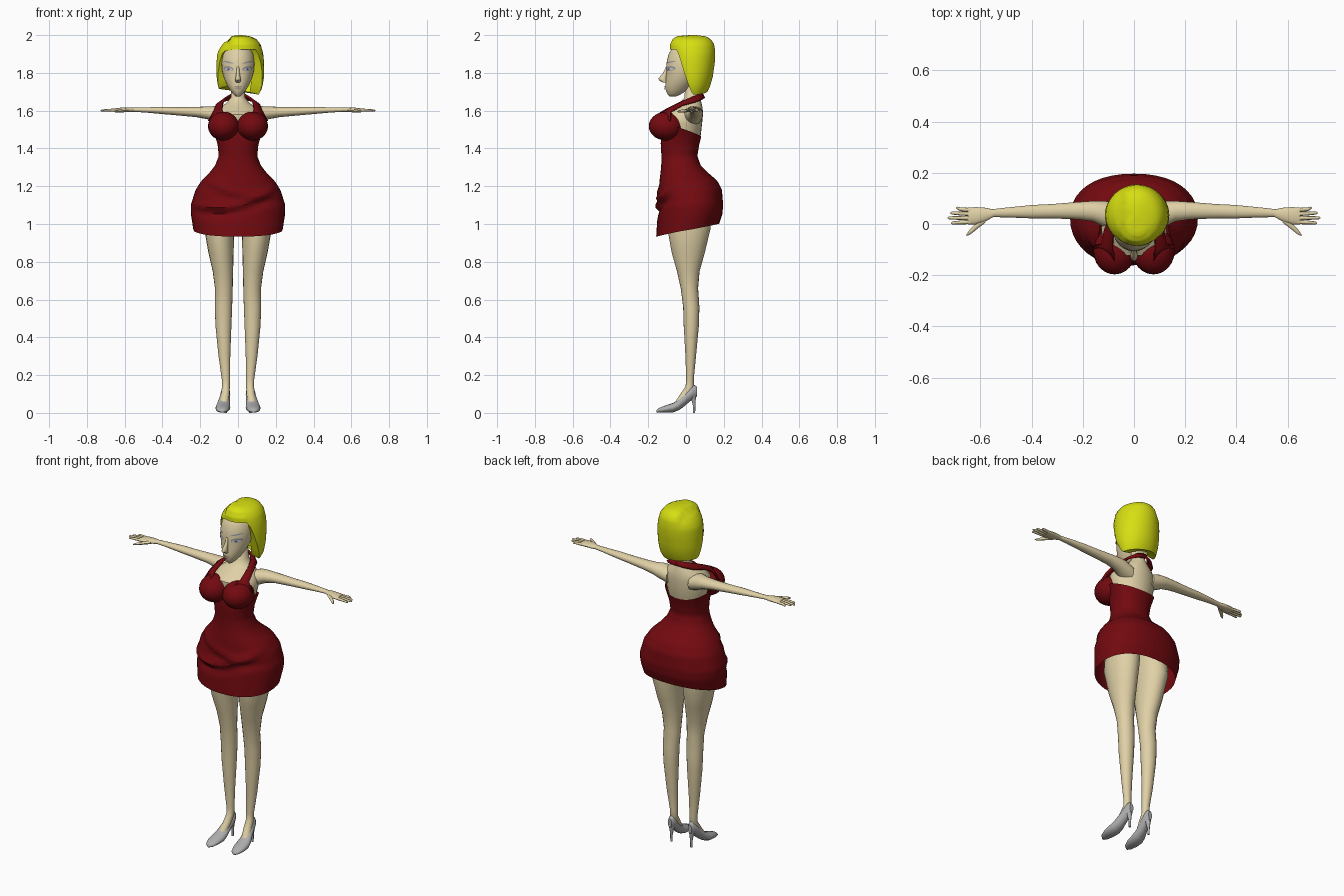
import bpy, bmesh, math
from math import sin, cos, pi, exp, sqrt


def material(name, rgb):
    m = bpy.data.materials.new(name)
    m.diffuse_color = (*rgb, 1)
    return m


SKIN = material("skin", (0.74, 0.63, 0.38))
RED = material("dark_red", (0.17, 0.003, 0.005))
YELLOW = material("yellow", (0.68, 0.74, 0.006))
GREY = material("shoe_grey", (0.42, 0.42, 0.43))
LID = material("eyelid_grey", (0.30, 0.30, 0.34))
WHITE = material("eye_white", (0.62, 0.62, 0.64))
DARK = material("dark_grey", (0.10, 0.10, 0.11))
LIP = material("lip", (0.42, 0.32, 0.24))


def loft(name, rings, mat, caps=(True, True), closed=True):
    """Skin a list of equal-length point rings."""
    bm = bmesh.new()
    rows = [[bm.verts.new(p) for p in r] for r in rings]
    n = len(rows[0])
    for a, b in zip(rows, rows[1:]):
        for i in range(n if closed else n - 1):
            j = (i + 1) % n
            bm.faces.new((a[i], a[j], b[j], b[i]))
    for row, cap in zip((rows[0], rows[-1]), caps):
        if cap:
            bm.faces.new(row)
    bmesh.ops.recalc_face_normals(bm, faces=bm.faces)
    me = bpy.data.meshes.new(name)
    bm.to_mesh(me)
    bm.free()
    me.materials.append(mat)
    ob = bpy.data.objects.new(name, me)
    bpy.context.collection.objects.link(ob)
    return ob


def interp(table, z):
    """Profile row (half width, front y, back y) at height z."""
    rows = sorted(table)
    z = min(max(z, rows[0][0]), rows[-1][0])
    for a, b in zip(rows, rows[1:]):
        if z <= b[0]:
            t = (z - a[0]) / (b[0] - a[0])
            return [p + (q - p) * t for p, q in zip(a[1:], b[1:])]


def body_point(table, a, z, e=1.0, cx=0.0):
    hw, yf, yb = interp(table, z)
    c, s = cos(a), sin(a)
    px = math.copysign(abs(c) ** e, c)
    py = math.copysign(abs(s) ** e, s)
    return [cx + hw * px, (yf + yb) / 2 + (yb - yf) / 2 * py, z]


def angles(n):
    return [2 * pi * i / n for i in range(n)]


def tube(name, axis, stations, mat, side=1, n=16):
    """Elliptical rings (x, y, z, r1, r2) square to one axis."""
    rings = []
    for x, y, z, r1, r2 in stations:
        ring = []
        for a in angles(n):
            u, v = r1 * cos(a), r2 * sin(a)
            d = {'X': (0, u, v), 'Y': (u, 0, v), 'Z': (u, v, 0)}[axis]
            ring.append(((x + d[0]) * side, y + d[1], z + d[2]))
        rings.append(ring)
    return loft(name, rings, mat)


# Torso and neck
TORSO = [(1.36, .085, -.10, .045), (1.47, .112, -.115, .078), (1.53, .128, -.125, .085),
         (1.58, .128, -.125, .09), (1.615, .10, -.075, .088), (1.64, .062, -.035, .082),
         (1.67, .038, -.008, .074), (1.77, .033, -.002, .066)]
loft("torso", [[body_point(TORSO, a, r[0]) for a in angles(28)] for r in TORSO], SKIN)

# Head
HEAD = [(1.676, .012, -.088, -.05), (1.688, .026, -.098, -.025), (1.71, .043, -.108, .01),
        (1.735, .058, -.109, .03), (1.77, .074, -.107, .06), (1.81, .084, -.104, .08),
        (1.85, .087, -.104, .09), (1.90, .083, -.092, .10), (1.93, .068, -.074, .095),
        (1.96, .04, -.04, .08)]
loft("head", [[body_point(HEAD, a, r[0]) for a in angles(32)] for r in HEAD], SKIN)
tube("nose", 'Z', [(0, -.099, 1.835, .006, .006), (0, -.108, 1.80, .009, .013),
                   (0, -.123, 1.772, .013, .022), (0, -.122, 1.762, .015, .022),
                   (0, -.111, 1.748, .011, .010)], SKIN)


def face_patch(name, x, z, rx, rz, mat, tilt=0.0, lift=.002):
    """Thin oval plate wrapped onto the face."""
    rings = []
    for k in (1, .66, .33, .02):
        ring = []
        for a in angles(18):
            u, v = k * rx * cos(a), k * rz * sin(a)
            px, pz = x + u * cos(tilt) - v * sin(tilt), z + u * sin(tilt) + v * cos(tilt)
            hw, yf, yb = interp(HEAD, pz)
            yc = (yf + yb) / 2
            ring.append((px, yc + (yf - yc) * sqrt(max(0, 1 - (px / hw) ** 2)) - lift, pz))
        rings.append(ring)
    loft(name, rings, mat, (False, True))


for s, tag in ((1, "left"), (-1, "right")):
    face_patch(tag + "_eyelid", s * .05, 1.822, .026, .013, LID, s * .15)
    face_patch(tag + "_eye", s * .05, 1.819, .021, .008, WHITE, s * .15, .0035)
    face_patch(tag + "_iris", s * .05, 1.819, .008, .008, LID, 0, .005)
    face_patch(tag + "_pupil", s * .05, 1.819, .004, .004, DARK, 0, .0065)
    face_patch(tag + "_brow", s * .05, 1.856, .027, .004, LID, s * .22, .003)
face_patch("upper_lip", 0, 1.727, .022, .005, LIP, 0, .005)
face_patch("lower_lip", 0, 1.717, .017, .005, LIP, 0, .006)

# Hair: columns drop from the crown to a hairline that depends on direction
HAIR = [(2.0, .01, .02, .05), (1.995, .048, -.045, .10), (1.98, .085, -.07, .13),
        (1.95, .108, -.085, .15), (1.90, .122, -.087, .155), (1.85, .126, -.083, .152),
        (1.78, .126, -.072, .142), (1.72, .116, -.05, .125), (1.68, .095, -.02, .10)]


def hair_bottom(a):
    phi = abs((a + pi / 2 + pi) % (2 * pi) - pi)       # 0 at the front
    t = min(max((phi - .75) / .8, 0), 1)
    low = 1.70 - .015 * cos(a)
    return 1.925 + (low - 1.925) * t * t * (3 - 2 * t)


def hair_point(a, t):
    z = 2.0 - (2.0 - hair_bottom(a)) * t ** 1.7
    p = body_point(HAIR, a, z, cx=.012)
    if p[0] < -.035 and z > 1.9:                       # side parting
        p[2] -= .018 * min(1, (-.035 - p[0]) / .012) * min(1, (z - 1.9) / .05)
    return p


hair = [[hair_point(a, k / 18) for a in angles(48)] for k in range(19)]
hair.append([(x * .55, .03 + (y - .03) * .55, z + .012) for x, y, z in hair[-1]])
loft("hair", hair, YELLOW, (True, False))

# Dress body with a sloping hem, open neckline and draped folds at the hip
DRESS = [(.93, .228, -.158, .14), (.98, .238, -.155, .168), (1.05, .249, -.15, .192),
         (1.10, .25, -.147, .197), (1.18, .225, -.144, .19), (1.23, .193, -.14, .165),
         (1.27, .152, -.135, .118), (1.31, .121, -.131, .078), (1.36, .102, -.13, .06),
         (1.42, .108, -.134, .07), (1.47, .122, -.132, .082), (1.53, .148, -.125, .088),
         (1.58, .15, -.12, .088)]


def dress_point(a, t):
    lo, hi = .967 + .034 * sin(a), 1.505 - .04 * sin(a)
    z = lo + (hi - lo) * t
    p = body_point(DRESS, a, z, .9)
    front = max(0, -sin(a)) ** .6
    for z0, slope, amp in ((1.10, .25, .018), (1.16, -.25, .012)):
        d = z - z0 - slope * p[0] - 1.2 * p[0] ** 2
        p[1] -= front * amp * (exp(-(d / .02) ** 2) - .8 * exp(-((d + .035) / .02) ** 2))
    return p


loft("dress", [[dress_point(a, k / 36) for a in angles(40)] for k in range(37)],
     RED, (False, False))

for s, tag in ((1, "left"), (-1, "right")):
    # Bust cup
    cup = [(.076, -.105, 1.518 - .076 * cos(q), .083 * sin(q), .092 * sin(q))
           for q in [.06 + (pi - .12) * i / 14 for i in range(15)]]
    tube(tag + "_bust", 'Z', cup, RED, s, 24)

    # Halter strap running behind the neck
    outer = [(.156, -.085, 1.545), (.128, -.08, 1.595), (.114, -.02, 1.63),
             (.088, .05, 1.648), (.045, .085, 1.66), (0, .096, 1.665)]
    inner = [(.07, -.15, 1.578), (.086, -.10, 1.608), (.08, -.025, 1.645),
             (.062, .03, 1.668), (.035, .07, 1.685), (0, .084, 1.69)]
    strap = loft(tag + "_strap", [[(s * x, y, z) for x, y, z in pair]
                                  for pair in zip(outer, inner)], RED, (False, False), False)
    mod = strap.modifiers.new("thickness", 'SOLIDIFY')
    mod.thickness, mod.offset = .012, 0

    # Arm
    tube(tag + "_arm", 'X', [(.07, .03, 1.565, .055, .045), (.12, .04, 1.58, .05, .044),
                             (.16, .05, 1.588, .04, .034), (.22, .052, 1.593, .034, .027),
                             (.32, .05, 1.597, .028, .022), (.40, .048, 1.601, .026, .019),
                             (.50, .045, 1.604, .019, .013), (.56, .042, 1.605, .015, .011)],
         SKIN, s)
    # Hand
    tube(tag + "_palm", 'X', [(.55, .042, 1.605, .015, .011), (.585, .036, 1.605, .028, .013),
                              (.62, .032, 1.604, .034, .012), (.648, .031, 1.603, .033, .009)],
         SKIN, s)
    for i, (y0, y1, tip) in enumerate(((.054, .062, .695), (.039, .043, .718),
                                       (.023, .024, .728), (.008, .004, .715))):
        tube(f"{tag}_finger_{i + 1}", 'X', [(.635, y0, 1.603, .0085, .008),
                                            (.68, (y0 + y1) / 2, 1.603, .0075, .007),
                                            (tip - .006, y1, 1.601, .006, .005),
                                            (tip, y1, 1.60, .002, .002)], SKIN, s, 8)
    tube(tag + "_thumb", 'X', [(.58, .02, 1.603, .014, .009), (.61, -.003, 1.60, .014, .009),
                               (.64, -.03, 1.597, .011, .007), (.655, -.044, 1.595, .003, .003)],
         SKIN, s, 8)

    # Leg and foot
    tube(tag + "_leg", 'Z', [(.088, .02, 1.15, .085, .11), (.10, .016, .98, .08, .115),
                             (.09, .012, .85, .067, .088), (.08, .012, .75, .054, .06),
                             (.075, .018, .66, .047, .046), (.077, .028, .56, .046, .043),
                             (.077, .028, .46, .042, .040), (.072, .025, .30, .031, .028),
                             (.064, .021, .18, .022, .020), (.064, .02, .14, .021, .022),
                             (.067, -.002, .10, .022, .028), (.074, -.03, .06, .024, .025)],
         SKIN, s, 20)

    # High-heeled shoe
    tube(tag + "_shoe", 'Y', [(.083, -.157, .008, .008, .006), (.083, -.145, .013, .024, .012),
                              (.082, -.11, .02, .036, .019), (.08, -.07, .027, .039, .025),
                              (.077, -.04, .041, .035, .028), (.072, -.01, .067, .029, .033),
                              (.067, .02, .096, .026, .036), (.065, .042, .114, .022, .036),
                              (.065, .058, .112, .012, .026)], GREY, s)
    tube(tag + "_heel", 'Z', [(.065, .035, .10, .02, .022), (.065, .04, .07, .012, .012),
                              (.065, .043, .04, .007, .007), (.065, .043, 0, .006, .006)],
         GREY, s, 10)

# Smooth shading with sharp edges kept
for ob in bpy.context.collection.objects:
    ob.select_set(True)
    bpy.context.view_layer.objects.active = ob
bpy.ops.object.shade_smooth_by_angle(angle=math.radians(50))
